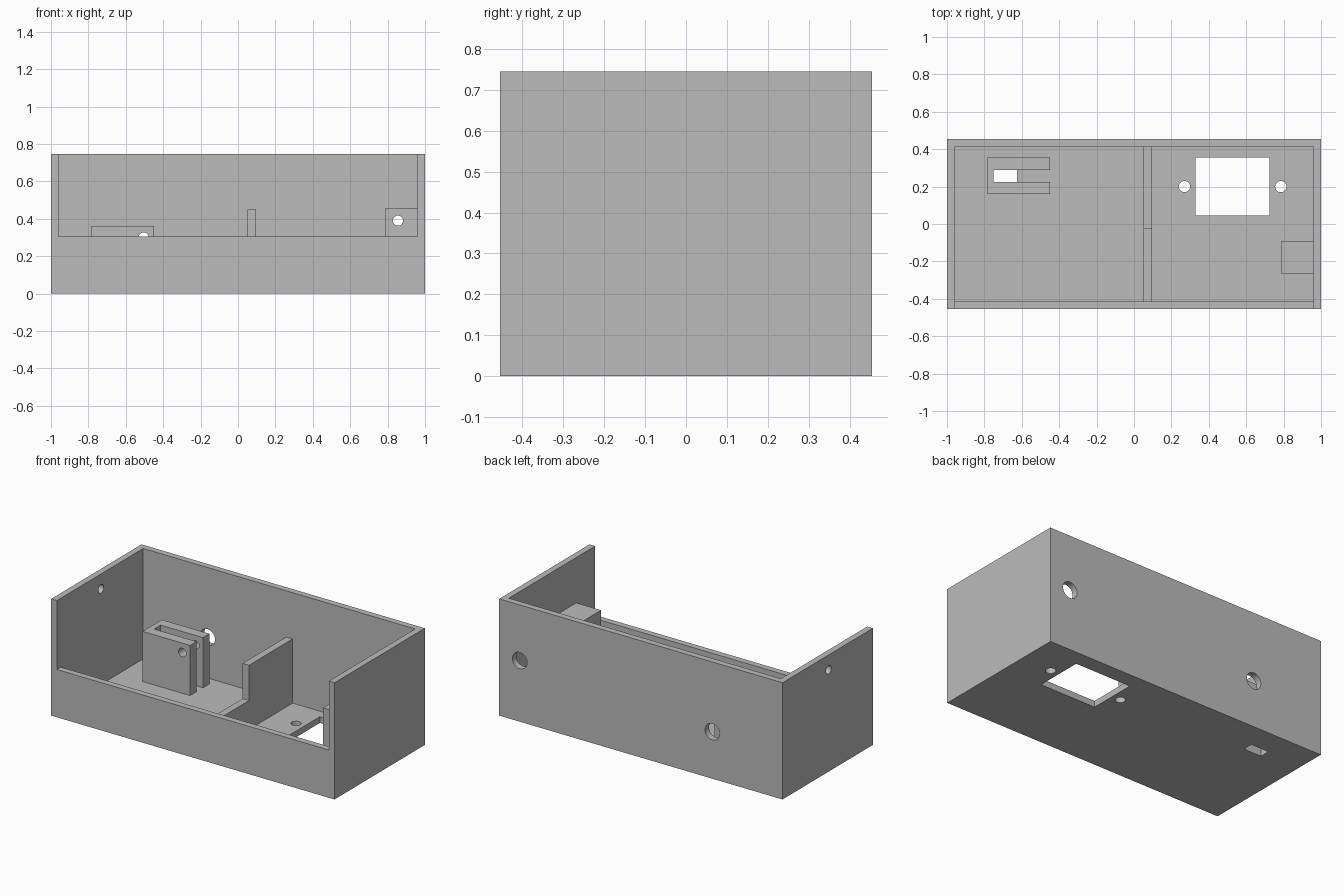
import bpy
from math import pi
from mathutils import Vector

if "Cube" in bpy.data.objects:
    bpy.data.objects.remove(bpy.data.objects["Cube"], do_unlink=True)

grey = bpy.data.materials.new("light grey plastic")
grey.use_nodes = True
colour = (0.5, 0.5, 0.5, 1)
grey.diffuse_color = colour
grey.node_tree.nodes["Principled BSDF"].inputs["Base Color"].default_value = colour


def box(name, low, high):
    """Box between two opposite corners."""
    low, high = Vector(low), Vector(high)
    bpy.ops.mesh.primitive_cube_add(size=1)
    ob = bpy.context.object
    ob.name = name
    for v in ob.data.vertices:
        v.co = (low + high) / 2 + v.co * (high - low)
    ob.data.materials.append(grey)
    return ob


def drill(axis, centre, radius, depth):
    """Round cutter along the named axis."""
    turn = {"x": (0, pi / 2, 0), "y": (pi / 2, 0, 0), "z": (0, 0, 0)}[axis]
    bpy.ops.mesh.primitive_cylinder_add(vertices=40, radius=radius, depth=depth,
                                        location=centre, rotation=turn)
    ob = bpy.context.object
    ob.data.materials.append(grey)
    return ob


def cut(target, cutters):
    """Subtract every cutter, then remove the cutters."""
    for c in cutters:
        c.hide_render = True
        mod = target.modifiers.new("cut", "BOOLEAN")
        mod.operation = "DIFFERENCE"
        mod.solver = "EXACT"
        mod.object = c
    bpy.context.view_layer.update()
    graph = bpy.context.evaluated_depsgraph_get()
    mesh = bpy.data.meshes.new_from_object(target.evaluated_get(graph))
    target.modifiers.clear()
    target.data = mesh
    for c in cutters:
        bpy.data.objects.remove(c, do_unlink=True)


def finish(ob):
    bpy.ops.object.select_all(action="DESELECT")
    ob.select_set(True)
    bpy.context.view_layer.objects.active = ob
    bpy.ops.object.shade_smooth_by_angle(angle=pi / 6)


W, D, H = 1.0, 0.455, 0.745      # half width, half depth, height
T, LIP = 0.04, 0.305             # wall thickness, front wall height
cable_x, cable_z = -0.505, 0.3   # cable hole through the clamp
post_x, post_z = 0.855, 0.39     # cable hole through the post

# Open tray with a low front wall
case = box("case", (-W, -D, 0), (W, D, H))
cut(case, [
    box("cavity", (-W + T, -D + T, T), (W - T, D - T, H + 1)),
    box("front_gap", (-W + T, -D - 1, LIP), (W - T, 0, H + 1)),
    box("socket_opening", (0.33, 0.045, -1), (0.725, 0.355, 0.1)),
    box("floor_slot", (-0.75, 0.225, -1), (-0.625, 0.29, 0.1)),
    drill("z", (0.27, 0.2, 0), 0.03, 0.2),
    drill("z", (0.785, 0.2, 0), 0.03, 0.2),
    drill("y", (cable_x, D, cable_z), 0.052, 0.15),
    drill("y", (post_x, D, post_z), 0.052, 0.15),
    drill("x", (-W, -0.01, 0.65), 0.027, 0.15),
])

# Forked clamp standing on the floor
clamp = box("clamp", (-0.785, 0.16, T), (-0.45, 0.355, 0.36))
cut(clamp, [
    box("clamp_slot", (-0.75, 0.225, 0), (0, 0.29, 1)),
    drill("y", (cable_x, 0.25, cable_z), 0.027, 0.6),
])

# Stepped divider: low at the front, tall at the back
divider = box("divider", (0.05, -D + T, T), (0.095, D - T, 0.45))
cut(divider, [box("divider_step", (-0.2, -1, 0.225), (0.3, -0.025, 1))])

# Drilled post against the side wall
post = box("post", (0.785, -0.265, T), (W - T, -0.09, 0.455))
cut(post, [drill("y", (post_x, -0.18, post_z), 0.027, 0.6)])

for part in (case, clamp, divider, post):
    finish(part)
